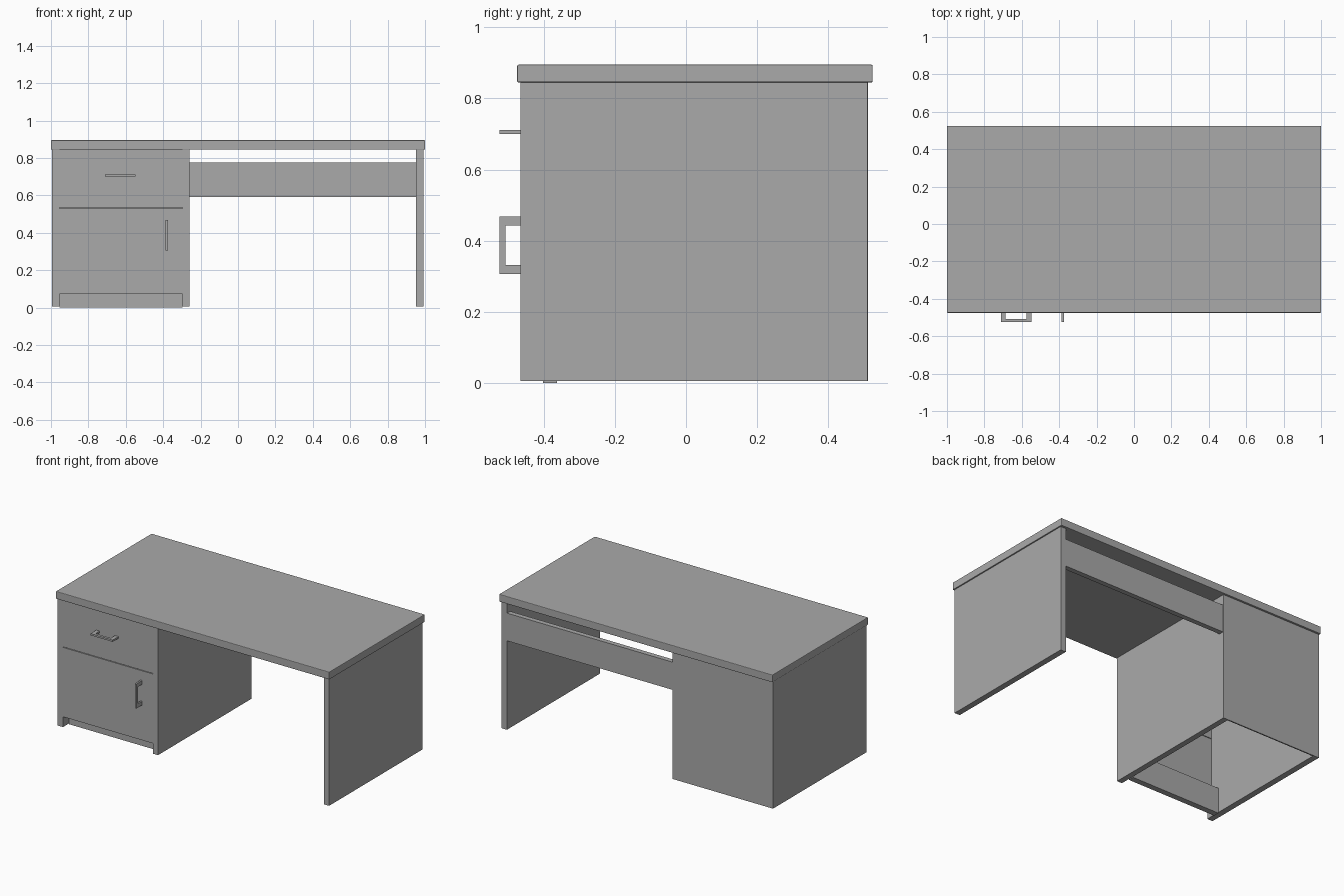
import bpy
import bmesh
from mathutils import Vector

cube = bpy.data.objects.get("Cube")
if cube:
    bpy.data.objects.remove(cube, do_unlink=True)

# Single grey finish
grey = bpy.data.materials.new("mid_grey")
grey.use_nodes = True
color = (0.4, 0.4, 0.4, 1)
grey.diffuse_color = color
grey.node_tree.nodes["Principled BSDF"].inputs["Base Color"].default_value = color


def make_object(name, bm):
    mesh = bpy.data.meshes.new(name)
    bm.to_mesh(mesh)
    bm.free()
    mesh.materials.append(grey)
    obj = bpy.data.objects.new(name, mesh)
    bpy.context.collection.objects.link(obj)
    return obj


def board(name, x, y, z):
    """Box given by its (low, high) range on each axis."""
    bm = bmesh.new()
    bmesh.ops.create_cube(bm, size=1)
    for v in bm.verts:
        v.co = Vector([r[0] if c < 0 else r[1] for c, r in zip(v.co, (x, y, z))])
    return make_object(name, bm)


def handle(name, center, along, across):
    """U-shaped pull: flat outline extruded across its thin side."""
    half, reach, foot, grip, thick = 0.081, 0.06, 0.025, 0.017, 0.012
    inner = half - foot
    outline = [(-half, 0), (-half, reach), (half, reach), (half, 0),
               (inner, 0), (inner, reach - grip), (-inner, reach - grip), (-inner, 0)]
    center, along, across = Vector(center), Vector(along), Vector(across)
    out = Vector((0, -1, 0))
    bm = bmesh.new()
    face = bm.faces.new([bm.verts.new(center + along * a + out * d - across * thick / 2)
                         for a, d in outline])
    extruded = bmesh.ops.extrude_face_region(bm, geom=[face])["geom"]
    bmesh.ops.translate(bm, vec=across * thick,
                        verts=[g for g in extruded if isinstance(g, bmesh.types.BMVert)])
    bmesh.ops.recalc_face_normals(bm, faces=bm.faces)
    return make_object(name, bm)


floor, under, front, back = 0.005, 0.845, -0.465, 0.512
inside = (-0.955, -0.297)

# Tabletop with softened edges
top = board("tabletop", (-1, 1), (-0.475, 0.525), (under, 0.895))
bevel = top.modifiers.new("soft_edges", "BEVEL")
bevel.width = 0.004
bevel.segments = 2

# Upright panels
for name, x in (("cabinet_outer_side", (-0.995, inside[0])),
                ("cabinet_inner_side", (inside[1], -0.26)),
                ("leg_panel", (0.953, 0.992))):
    board(name, x, (front, back - 0.002), (floor, under))

# Cabinet, open underneath
board("cabinet_back", (-0.995, -0.26), (back - 0.008, back), (floor, under))
board("drawer_front", inside, (front + 0.002, -0.425), (0.535, under))
board("cabinet_door", inside, (front + 0.002, -0.425), (0.072, 0.531))
board("kick_board", inside, (-0.402, -0.363), (0, 0.17))

# Rear rail between cabinet and leg
board("modesty_panel", (-0.26, 0.953), (0.475, 0.508), (0.592, 0.775))

# Pulls
handle("drawer_handle", (-0.63, front, 0.706), (1, 0, 0), (0, 0, 1))
handle("door_handle", (-0.381, front, 0.387), (0, 0, 1), (1, 0, 0))
